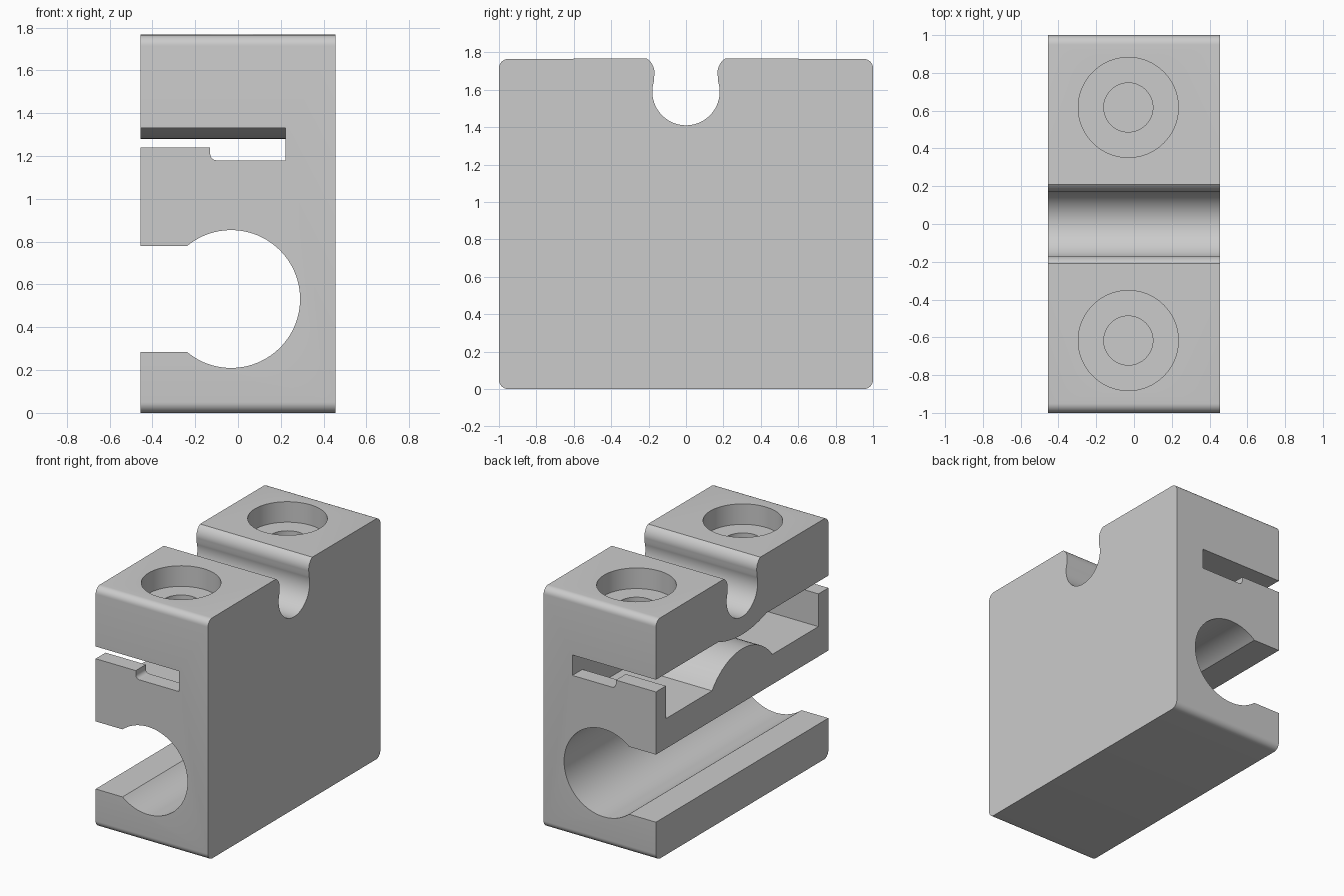
import bpy
import bmesh
from math import sin, cos, pi, radians, sqrt, atan2

if "Cube" in bpy.data.objects:
    bpy.data.objects.remove(bpy.data.objects["Cube"], do_unlink=True)

W, H = 0.456, 1.765          # half width and height of the block
SLOT_X = 0.222               # how far the slot reaches into the block
HOLE_X, HOLE_Y = -0.03, 0.617

grey = bpy.data.materials.new("light_grey")
grey.use_nodes = True
grey.diffuse_color = (0.6, 0.6, 0.6, 1)
grey.node_tree.nodes["Principled BSDF"].inputs["Base Color"].default_value = (0.6, 0.6, 0.6, 1)


def arc(cu, cv, r, a0, a1, n):
    """Points on a circular arc, angles in degrees."""
    angles = [radians(a0 + (a1 - a0) * i / n) for i in range(n + 1)]
    return [(cu + r * cos(a), cv + r * sin(a)) for a in angles]


def hump(base, half, rise, n=20):
    """Shallow arc across y from -half to +half, bulging by rise."""
    r = (half ** 2 + rise ** 2) / (2 * abs(rise))
    s = 1 if rise > 0 else -1
    spread = atan2(half, r - abs(rise))
    steps = [spread * (2 * i / n - 1) for i in range(n + 1)]
    return [(r * sin(a), base + rise - s * r * (1 - cos(a))) for a in steps]


def extrude(name, profile, axis, start, end):
    """Extrude a closed 2D profile along x, y or z."""
    place = {"x": lambda u, v, d: (d, u, v),
             "y": lambda u, v, d: (u, d, v),
             "z": lambda u, v, d: (u, v, d)}[axis]
    bm = bmesh.new()
    face = bm.faces.new([bm.verts.new(place(u, v, start)) for u, v in profile])
    top = bmesh.ops.extrude_face_region(bm, geom=[face])
    verts = [g for g in top["geom"] if isinstance(g, bmesh.types.BMVert)]
    bmesh.ops.translate(bm, verts=verts, vec=place(0, 0, end - start))
    bmesh.ops.recalc_face_normals(bm, faces=bm.faces)
    mesh = bpy.data.meshes.new(name)
    bm.to_mesh(mesh)
    bm.free()
    mesh.materials.append(grey)
    obj = bpy.data.objects.new(name, mesh)
    bpy.context.collection.objects.link(obj)
    return obj


def cut(target, cutter):
    """Subtract the cutter from the target and discard it."""
    cutter.hide_render = True
    mod = target.modifiers.new(cutter.name, "BOOLEAN")
    mod.operation, mod.solver, mod.object = "DIFFERENCE", "EXACT", cutter
    bpy.context.view_layer.objects.active = target
    bpy.ops.object.modifier_apply(modifier=mod.name)
    bpy.data.objects.remove(cutter, do_unlink=True)


# Block outline: rounded corners and a keyhole groove across the top
R = 0.05
groove_r, groove_z = 0.18, 1.59
lip = arc(0.26, 1.69, 0.092, 123, 195, 8)
groove = lip + arc(0, groove_z, groove_r, 18, -198, 40) + [(-y, z) for y, z in reversed(lip)]
outline = (arc(-1 + R, R, R, 180, 270, 8) + arc(1 - R, R, R, 270, 360, 8)
           + arc(1 - R, H - R, R, 0, 90, 8) + groove
           + arc(-1 + R, H - R, R, 90, 180, 8))
block = extrude("clamp_block", outline, "x", -W, W)

# Large bore along the block, open on one side through a straight mouth
bore_r, bore_x, bore_z, mouth = 0.322, -0.032, 0.532, 0.248
a = 180 - atan2(mouth, sqrt(bore_r ** 2 - mouth ** 2)) * 180 / pi
bore = arc(bore_x, bore_z, bore_r, -a, a, 80)
bore += [(-0.6, bore_z + mouth), (-0.6, bore_z - mouth)]
cut(block, extrude("bore_cutter", bore, "y", -1.2, 1.2))

# Clamping slot whose ceiling sags under the groove
slot = [(-1.2, 1.24), (-1.2, 1.33)] + hump(1.33, 0.28, -0.05) + [(1.2, 1.33), (1.2, 1.24)]
cut(block, extrude("slot_cutter", slot, "x", -0.6, SLOT_X))

# Pocket below the slot, with a rounded saddle across its middle
pocket = [(-0.884, 1.26), (-0.884, 1.0)] + hump(1.0, 0.35, 0.175) + [(0.884, 1.0), (0.884, 1.26)]
cut(block, extrude("pocket_cutter", pocket, "x", -0.6, SLOT_X))

# Deeper notch through both end walls, filleted at the inner corner
notch = arc(-0.1, 1.21, 0.03, 180, 270, 6) + [(SLOT_X, 1.18), (SLOT_X, 1.26), (-0.13, 1.26)]
cut(block, extrude("notch_cutter", notch, "y", -1.2, 1.2))

# Counterbored screw holes
for y in (-HOLE_Y, HOLE_Y):
    for radius, low, high in ((0.265, 1.615, 1.9), (0.13, 1.2, 1.7)):
        circle = arc(HOLE_X, y, radius, 0, 360, 64)[:-1]
        cut(block, extrude("hole_cutter", circle, "z", low, high))

# Smooth the round surfaces and keep the edges sharp
bpy.ops.object.select_all(action="DESELECT")
block.select_set(True)
bpy.context.view_layer.objects.active = block
bpy.ops.object.shade_smooth_by_angle(angle=radians(25))
